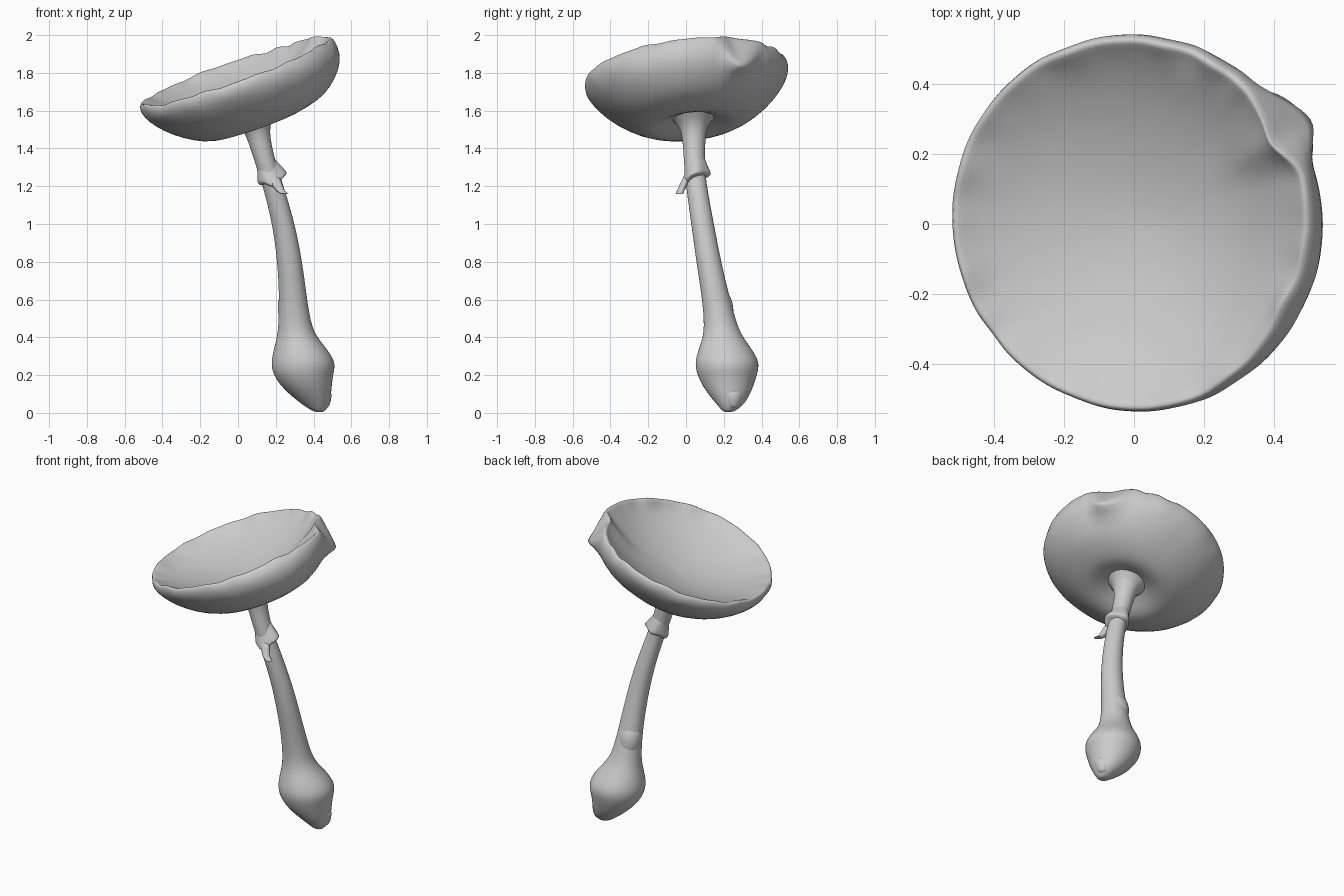
import bpy, bmesh, math, random
from mathutils import Vector

random.seed(4)
cube = bpy.data.objects.get("Cube")
if cube:
    bpy.data.objects.remove(cube)

grey = bpy.data.materials.new("light_grey")
grey.use_nodes = True
grey.diffuse_color = (0.6, 0.6, 0.6, 1)
bsdf = grey.node_tree.nodes["Principled BSDF"]
bsdf.inputs["Base Color"].default_value = (0.6, 0.6, 0.6, 1)
bsdf.inputs["Roughness"].default_value = 0.8


def loft(name, rings, levels=1):
    """Skin a list of equal rings of points, closing both ends."""
    bm = bmesh.new()
    loops = [[bm.verts.new(p) for p in ring] for ring in rings]
    n = len(loops[0])
    for a, b in zip(loops, loops[1:]):
        for i in range(n):
            j = (i + 1) % n
            bm.faces.new((a[i], a[j], b[j], b[i]))
    for ring in (loops[0], loops[-1]):
        mid = bm.verts.new(sum((v.co for v in ring), Vector()) / n)
        for i in range(n):
            bm.faces.new((ring[i], ring[(i + 1) % n], mid))
    bmesh.ops.recalc_face_normals(bm, faces=bm.faces)
    mesh = bpy.data.meshes.new(name)
    bm.to_mesh(mesh)
    bm.free()
    mesh.materials.append(grey)
    mesh.shade_smooth()
    obj = bpy.data.objects.new(name, mesh)
    bpy.context.collection.objects.link(obj)
    mod = obj.modifiers.new("smooth", "SUBSURF")
    mod.levels = mod.render_levels = levels


def circle(x, y, z, rx, ry=None, n=16):
    ry = ry or rx
    return [Vector((x + rx * math.cos(math.tau * i / n),
                    y + ry * math.sin(math.tau * i / n), z)) for i in range(n)]


# Stem with swollen base, leaning to one side: x, y, z, radius
stem_path = [
    (0.43, 0.225, 0.005, 0.03), (0.412, 0.237, 0.045, 0.075),
    (0.37, 0.225, 0.12, 0.128), (0.343, 0.217, 0.2, 0.162),
    (0.348, 0.219, 0.275, 0.18), (0.318, 0.2, 0.38, 0.118),
    (0.302, 0.186, 0.45, 0.09), (0.292, 0.16, 0.6, 0.075),
    (0.275, 0.12, 0.8, 0.067), (0.242, 0.088, 1.0, 0.061),
    (0.187, 0.055, 1.2, 0.056), (0.152, 0.045, 1.3, 0.056),
    (0.11, 0.042, 1.45, 0.06), (0.095, 0.04, 1.52, 0.076),
    (0.088, 0.042, 1.56, 0.115), (0.085, 0.045, 1.58, 0.14)]
stem_rings = []
for x, y, z, r in stem_path:
    ring = circle(x, y, z, r)
    # The flared top tilts to meet the cap
    lean = max(0, (z - 1.45) / 0.13)
    for p in ring:
        p.z += lean * (0.35 * (p.x - x) + 0.11 * (p.y - y))
    stem_rings.append(ring)
loft("stem", stem_rings, 2)

# Root nub at the very bottom and a low scale on the lower stem
loft("root_nub", [circle(0.45, 0.25, 0.025, 0.03), circle(0.445, 0.247, 0.06, 0.048),
                  circle(0.42, 0.24, 0.13, 0.085)])
loft("stem_scale", [circle(0.3, 0.186, 0.45, 0.07), circle(0.282, 0.18, 0.53, 0.074),
                    circle(0.281, 0.177, 0.59, 0.073), circle(0.288, 0.16, 0.65, 0.06)])

# Torn ring around the upper stem: reach and height per direction
frill = [(0.1, 1.275), (0.072, 1.28), (0.085, 1.265), (0.065, 1.25),
         (0.075, 1.215), (0.065, 1.23), (0.072, 1.205), (0.068, 1.24)]


def frill_ring(scale, rise):
    pts = []
    for i in range(16):
        a, b = frill[i // 2], frill[(i // 2 + i % 2) % 8]
        reach, z = (a[0] + b[0]) / 2, (a[1] + b[1]) / 2 + rise
        ang = math.tau * i / 16
        cx = 0.152 + (1.3 - z) * 0.33
        r = 0.05 + (reach - 0.05) * scale
        pts.append(Vector((cx + r * math.cos(ang), 0.048 + r * math.sin(ang), z)))
    return pts


loft("stem_ring", [frill_ring(0, 0.1), frill_ring(0.4, 0.05), frill_ring(1.15, 0.005),
                   frill_ring(1.1, -0.008), frill_ring(0.2, -0.02)])

# Hanging scrap of the torn ring
scrap = [(0.19, 0.005, 1.25, 0.035), (0.207, -0.012, 1.21, 0.032), (0.22, -0.027, 1.18, 0.026),
         (0.24, -0.034, 1.16, 0.025), (0.265, -0.04, 1.158, 0.01)]
loft("ring_scrap", [circle(x, y, z, r, 0.022, 8) for x, y, z, r in scrap])

# Upturned cap: radius and depth below the rim plane, from underside to inside
profile = [
    (0.03, 0.245), (0.12, 0.265), (0.21, 0.308), (0.3, 0.288), (0.4, 0.228), (0.48, 0.16),
    (0.535, 0.09), (0.558, 0.04), (0.552, 0.0), (0.538, -0.012), (0.52, 0.005),
    (0.47, 0.04), (0.4, 0.077), (0.3, 0.118), (0.15, 0.158), (0.03, 0.17)]
SEG, RIM_OUT, RIM_TOP, RIM_IN = 96, 6, 8, 12
waves = [(k, random.uniform(0.001, 0.003), random.uniform(0, 6)) for k in (3, 5, 8, 13, 21)]


def bump(angle, start, peak, end):
    """Rise linearly from start to peak, then fall to end (degrees)."""
    if angle <= peak:
        return max(0, (angle - start) / (peak - start))
    return max(0, (end - angle) / (end - peak))


cap_axis = Vector((-0.35, -0.11, 1)).normalized()
tilt = Vector((0, 0, 1)).rotation_difference(cap_axis)
cap_rings = []
for k, (r, d) in enumerate(profile):
    ring = []
    for s in range(SEG):
        a = math.tau * s / SEG
        deg = (math.degrees(a) + 180) % 360 - 180
        radius, depth = r, d
        # The wall is fuller on the high side, with the edge drawn in
        high = max(0, math.cos(a))
        if 4 <= k <= 6:
            depth += 0.035 * high
        elif RIM_OUT < k <= RIM_IN:
            radius -= 0.014 * high
        if RIM_OUT <= k <= RIM_IN:
            # Main tear: the outer skin drops and flares, the inner edge leans in
            tear = bump(deg, 20, 31, 48)
            if k < RIM_TOP:
                depth += tear * (0.18 - depth)
                radius += tear * (0.575 - radius)
            else:
                radius -= tear * 0.04 * (RIM_IN + 1 - k) / 4
                depth -= tear * 0.015
        if RIM_TOP - 1 <= k <= RIM_TOP + 2:
            # Uneven edge, smaller nicks and an inward curl
            wob = sum(amp * math.sin(f * a + ph) for f, amp, ph in waves)
            depth += wob + 0.025 * bump(deg, 53, 57, 62) + 0.015 * bump(deg, 68, 72, 80)
            depth += 0.015 * bump(deg, -150, -142, -136)
            radius += wob * 0.5
            if k >= RIM_TOP:
                radius -= 0.025 * bump(deg, -75, -30, 15)
        p = Vector((radius * math.cos(a), 0.975 * radius * math.sin(a), -depth))
        ring.append(tilt @ p + Vector((0, 0, 1.805)))
    cap_rings.append(ring)
loft("cap", cap_rings, 1)
